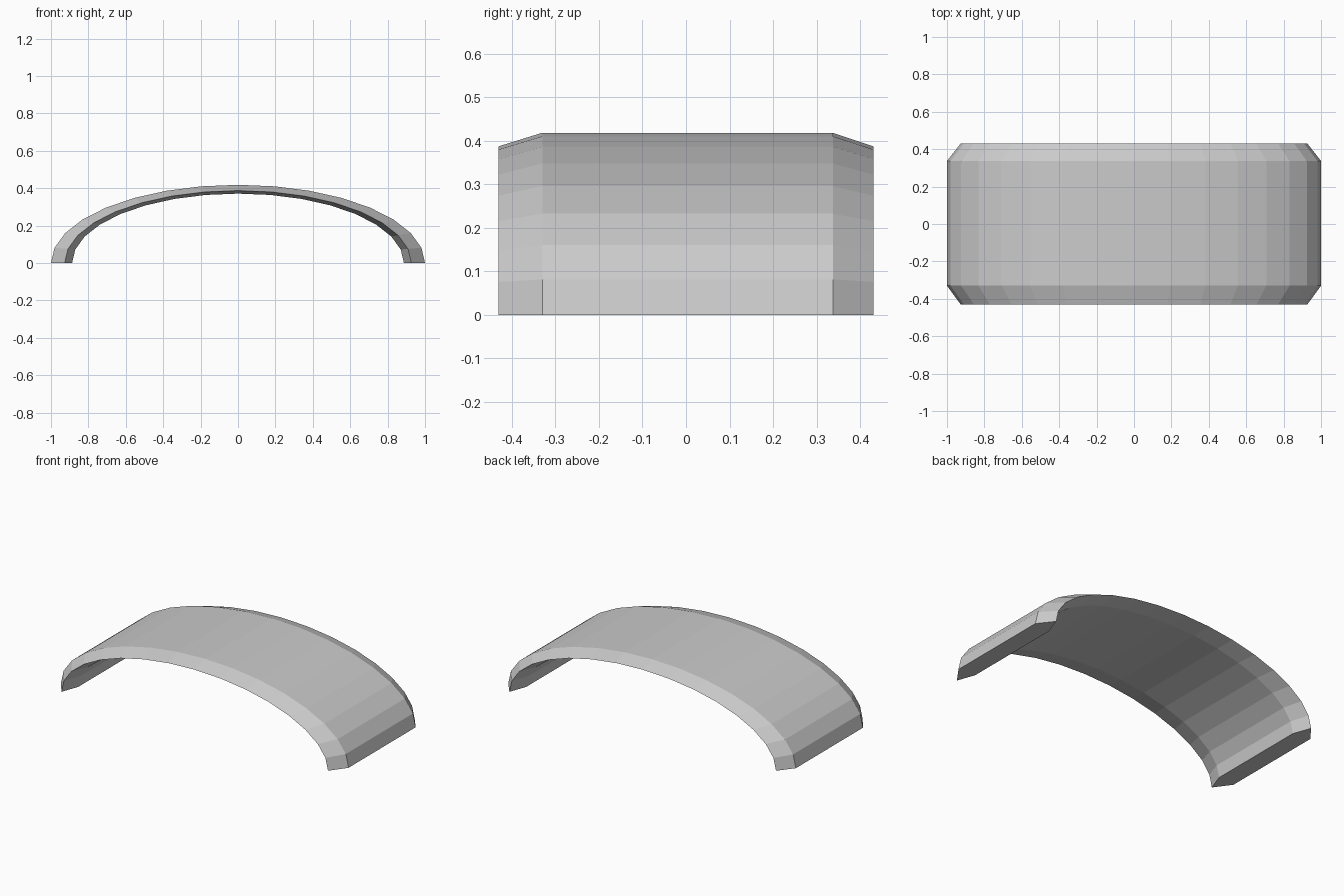
import bpy, bmesh, math

if "Cube" in bpy.data.objects:
    bpy.data.objects.remove(bpy.data.objects["Cube"])

# Cross-section of the band: (half width, height, y), swept along half an ellipse
SECTION = [
    (1.0, 0.418, 0.337), (0.927, 0.387, 0.43), (0.887, 0.371, 0.32),
    (0.887, 0.371, -0.32), (0.927, 0.387, -0.43), (1.0, 0.418, -0.33),
]
SEGMENTS = 16

bm = bmesh.new()
rings = []
for i in range(SEGMENTS + 1):
    a = math.pi * i / SEGMENTS
    rings.append([bm.verts.new((rx * math.cos(a), y, rz * math.sin(a)))
                  for rx, rz, y in SECTION])

# Outer skin, bevelled rims and inner skin
n = len(SECTION)
for r0, r1 in zip(rings, rings[1:]):
    for j in range(n):
        k = (j + 1) % n
        bm.faces.new((r0[j], r0[k], r1[k], r1[j]))

# Flat feet
bm.faces.new(rings[0])
bm.faces.new(rings[-1])
bmesh.ops.recalc_face_normals(bm, faces=bm.faces)

mesh = bpy.data.meshes.new("arched_band")
bm.to_mesh(mesh)
bm.free()
bpy.context.collection.objects.link(bpy.data.objects.new("arched_band", mesh))
